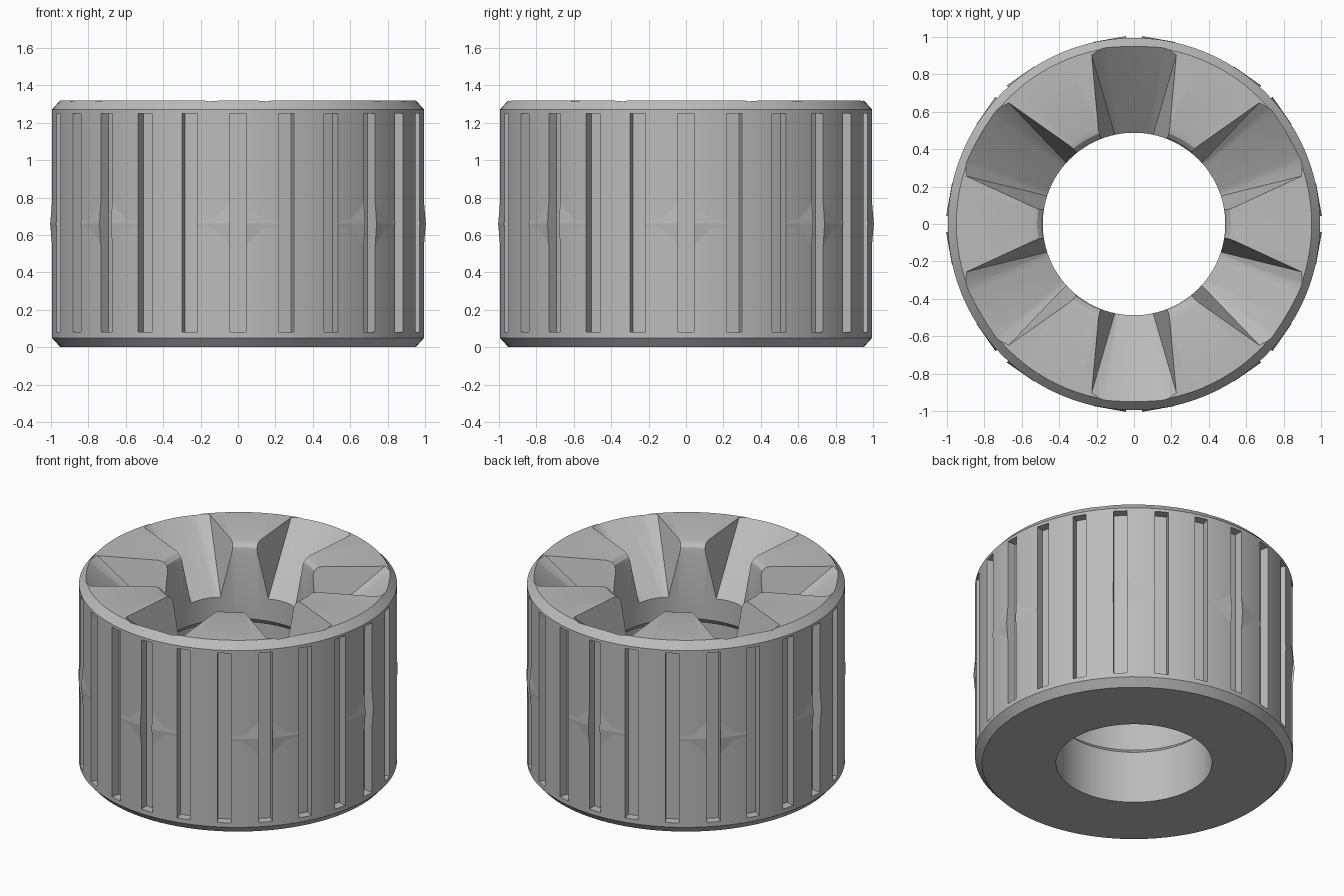
import bpy, bmesh, math
from math import cos, sin, pi
from mathutils import Matrix, Vector

old = bpy.data.objects.get("Cube")
if old:
    bpy.data.objects.remove(old, do_unlink=True)

HEIGHT, RADIUS, BORE = 1.32, 0.995, 0.488

grey = bpy.data.materials.new("plain grey")
grey.use_nodes = True
grey.diffuse_color = (0.5, 0.5, 0.5, 1)
grey.node_tree.nodes["Principled BSDF"].inputs["Base Color"].default_value = (0.5, 0.5, 0.5, 1)


def finish(bm, name):
    bmesh.ops.recalc_face_normals(bm, faces=bm.faces)
    mesh = bpy.data.meshes.new(name)
    bm.to_mesh(mesh)
    bm.free()
    mesh.materials.append(grey)
    obj = bpy.data.objects.new(name, mesh)
    bpy.context.collection.objects.link(obj)
    return obj


def lathe(name, profile, sides):
    """Spin a closed (radius, height) profile around z."""
    bm = bmesh.new()
    rings = [[bm.verts.new((r * cos(2 * pi * i / sides), r * sin(2 * pi * i / sides), z))
              for r, z in profile] for i in range(sides)]
    n = len(profile)
    for i in range(sides):
        a, b = rings[i], rings[(i + 1) % sides]
        for j in range(n):
            k = (j + 1) % n
            bm.faces.new((a[j], b[j], b[k], a[k]))
    return finish(bm, name)


def radial_hulls(name, points, count):
    """Repeat a convex solid, given pointing along +y, around z."""
    bm = bmesh.new()
    for i in range(count):
        turn = Matrix.Rotation(2 * pi * i / count, 3, 'Z')
        verts = [bm.verts.new(turn @ Vector(p)) for p in points]
        res = bmesh.ops.convex_hull(bm, input=verts)
        junk = [g for g in res["geom_interior"] if isinstance(g, bmesh.types.BMVert)]
        bmesh.ops.delete(bm, geom=junk, context='VERTS')
    bmesh.ops.dissolve_limit(bm, angle_limit=0.01, verts=bm.verts, edges=bm.edges)
    return finish(bm, name)


def cut(target, cutter):
    mod = target.modifiers.new("cut", 'BOOLEAN')
    mod.operation, mod.solver, mod.object = 'DIFFERENCE', 'EXACT', cutter
    select(target)
    bpy.ops.object.modifier_apply(modifier=mod.name)


def select(obj):
    bpy.ops.object.select_all(action='DESELECT')
    obj.select_set(True)
    bpy.context.view_layer.objects.active = obj


# Ring body: chamfered rim, rounded bore lip and a recess inside the bore
lip = 0.06
lip_arc = [(BORE + lip - lip * cos(a), HEIGHT - lip + lip * sin(a))
           for a in (pi / 2, pi / 3, pi / 6, 0)]
profile = [(BORE, 0), (0.95, 0), (RADIUS, 0.05), (RADIUS, HEIGHT - 0.05), (0.95, HEIGHT)]
profile += lip_arc + [(BORE, 0.80), (0.53, 0.76), (0.53, 0.40), (BORE, 0.36)]
body = lathe("ring_body", profile, 96)

# Shallow four-sided bosses around the outside
bosses = radial_hulls("diamond_bosses", [
    (0, 1.012, 0.66), (0, 0.95, 0.66), (0.23, 0.971, 0.66), (-0.23, 0.971, 0.66),
    (0, 0.993, 0.44), (0, 0.993, 0.88)], 8)

# Vertical grip grooves
grooves = radial_hulls("groove_cutter", [
    (x, y, z) for x in (-0.043, 0.043) for y in (0.935, 1.1) for z in (0.08, 1.25)], 24)

# Ramped notches sinking from the rim to the bore
ramps = radial_hulls("ramp_cutter", [
    (s * x, y, z) for s in (-1, 1) for x, y, z in (
        (0.167, 1.0, 1.36), (0.24, 0.95, 1.36), (0.08, 0.40, 0.89), (0.19, 0.40, 1.36))], 6)

cut(body, grooves)
cut(body, ramps)
cut(bosses, grooves)
for cutter in (grooves, ramps):
    bpy.data.objects.remove(cutter, do_unlink=True)

select(body)
bpy.ops.object.shade_smooth_by_angle(angle=math.radians(25))
